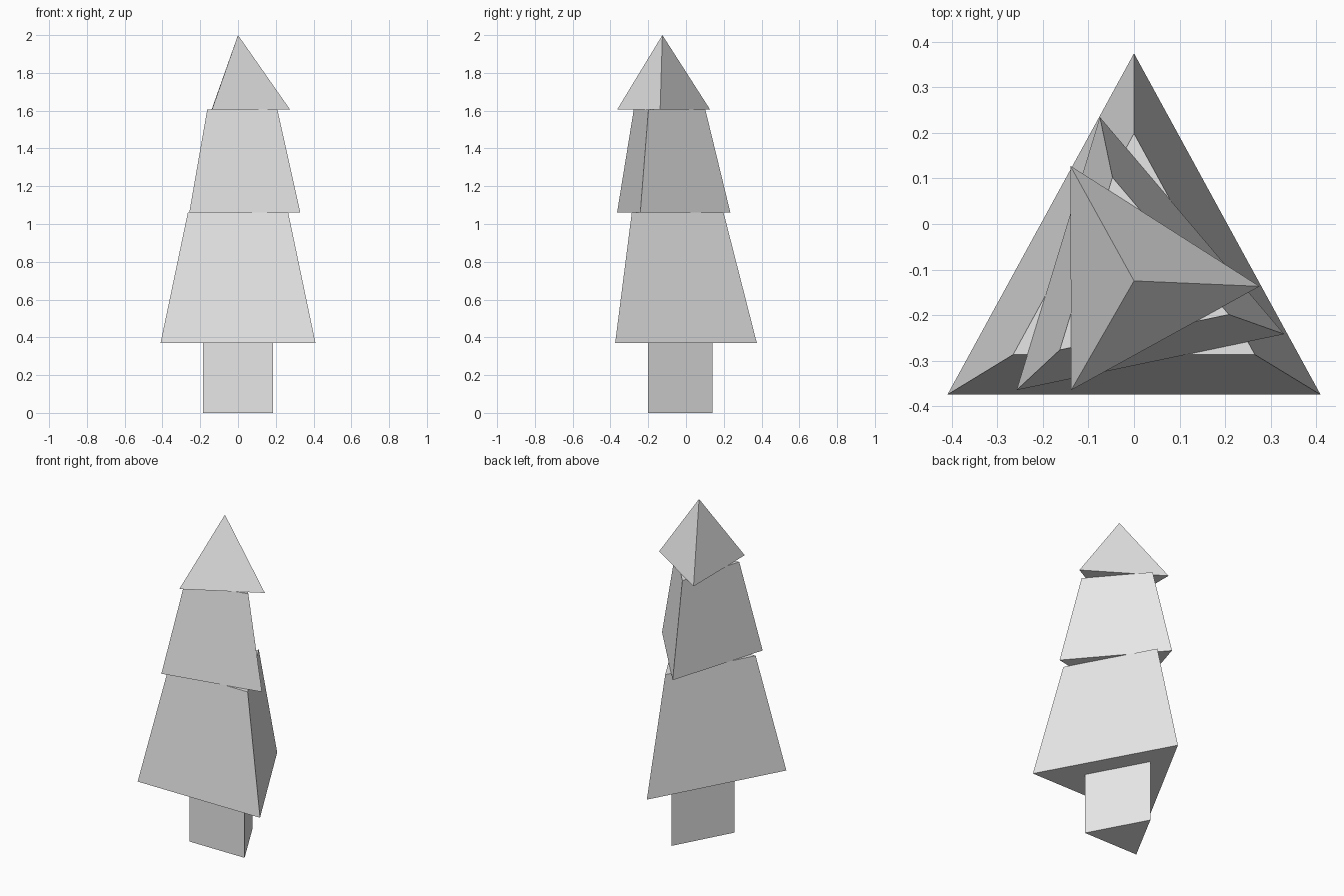
import bpy
import bmesh
from mathutils import Vector

cube = bpy.data.objects.get("Cube")
if cube:
    bpy.data.objects.remove(cube, do_unlink=True)

grey = bpy.data.materials.new("light_grey")
grey.use_nodes = True
grey.diffuse_color = (0.8, 0.8, 0.8, 1)
grey.node_tree.nodes["Principled BSDF"].inputs["Base Color"].default_value = (0.8, 0.8, 0.8, 1)

AXIS = Vector((0, -0.125))  # line through the tree's tip


def tapered_prism(name, corners, bottom, top, taper):
    """Three-sided prism whose upper ring shrinks towards the axis; taper 0 makes a point."""
    bm = bmesh.new()
    base = [bm.verts.new((x, y, bottom)) for x, y in corners]
    bm.faces.new(base[::-1])
    if taper:
        ring = [AXIS + (Vector(c) - AXIS) * taper for c in corners]
        upper = [bm.verts.new((p.x, p.y, top)) for p in ring]
        bm.faces.new(upper)
    else:
        tip = bm.verts.new((AXIS.x, AXIS.y, top))
    for i in range(3):
        j = (i + 1) % 3
        side = [base[i], base[j]]
        side += [upper[j], upper[i]] if taper else [tip]
        bm.faces.new(side)
    mesh = bpy.data.meshes.new(name)
    bm.to_mesh(mesh)
    bm.free()
    mesh.materials.append(grey)
    obj = bpy.data.objects.new(name, mesh)
    bpy.context.collection.objects.link(obj)
    return obj


# Straight trunk, then three tiers, each turned a little further
tapered_prism("trunk", [(-0.184, -0.2), (0.184, -0.2), (0, 0.14)], 0, 0.37, 1)
tapered_prism("lower_branches", [(-0.41, -0.375), (0.41, -0.375), (0, 0.375)], 0.37, 1.06, 0.648)
tapered_prism("middle_branches", [(-0.258, -0.365), (0.33, -0.242), (-0.075, 0.235)], 1.06, 1.605, 0.632)
tapered_prism("top_branches", [(-0.138, -0.365), (0.276, -0.137), (-0.14, 0.128)], 1.605, 2, 0)
